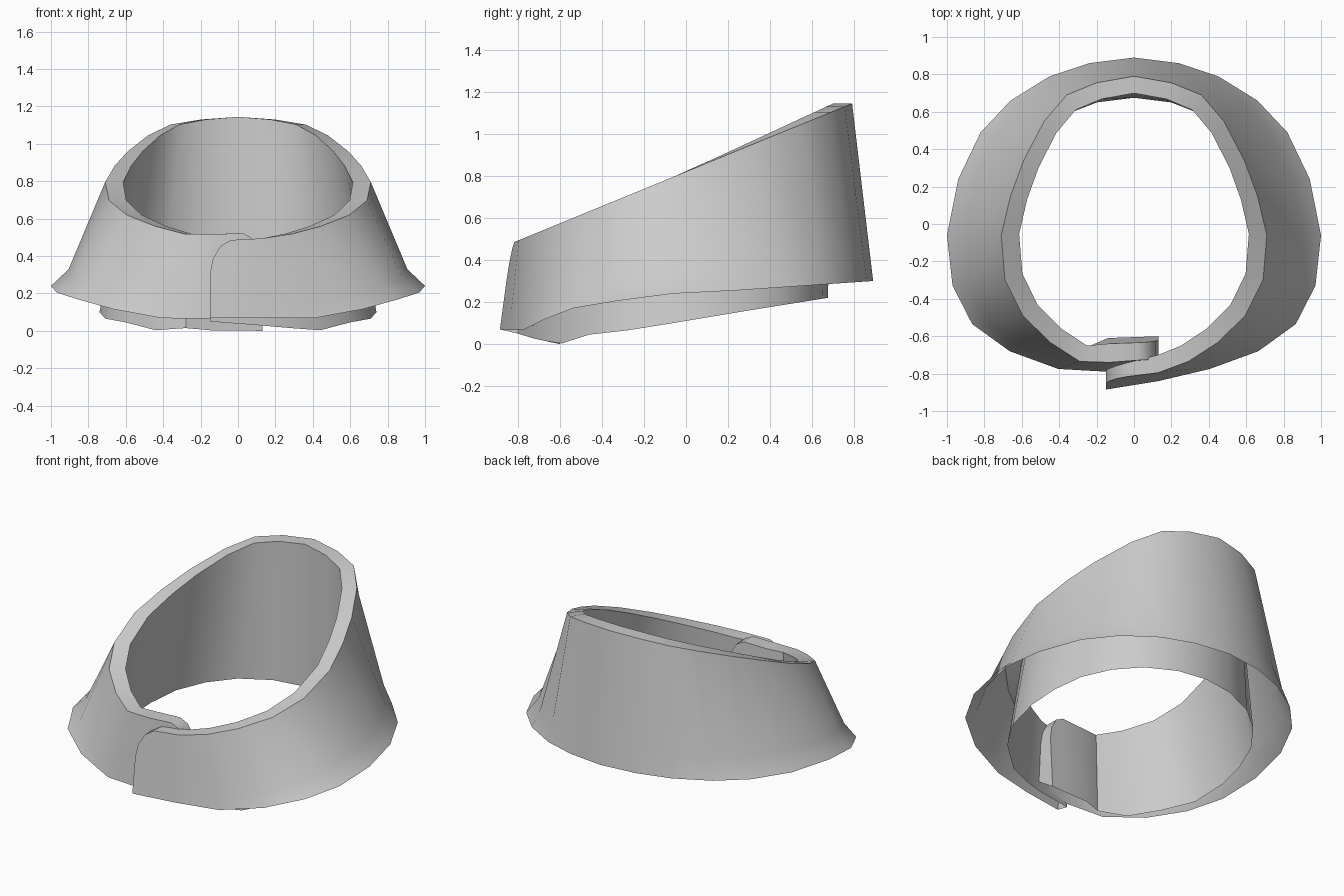
import bpy, bmesh
from mathutils import Vector

cube = bpy.data.objects.get("Cube")
if cube:
    bpy.data.objects.remove(cube, do_unlink=True)

# Plan outlines of one half, from the back centre round to the front
OUTER_HEM = [(0, .89), (.24, .86), (.45, .79), (.66, .66), (.82, .49), (.94, .24),
             (1, -.06), (.97, -.33), (.865, -.535), (.665, -.68), (.405, -.775)]
OUTER_RIM = [(0, .79), (.2, .755), (.36, .69), (.48, .55), (.59, .34), (.66, .15),
             (.71, -.06), (.69, -.3), (.595, -.49), (.445, -.635), (.29, -.735)]
INNER_HEM = [(0, .675), (.2, .65), (.4, .57), (.55, .45), (.66, .3), (.72, .12),
             (.74, -.06), (.71, -.28), (.6, -.46), (.44, -.59), (.28, -.67)]

# Height of each hem along the depth
OUTER_LEVEL = [(-.89, .07), (-.78, .065), (-.68, .115), (-.54, .17), (-.33, .205),
               (-.06, .24), (.24, .255), (.89, .3)]
INNER_LEVEL = [(-.8, .05), (-.72, .025), (-.6, 0), (-.46, .045), (-.28, .065),
               (-.06, .1), (.3, .16), (.675, .22)]


def level(table, y):
    y = min(max(y, table[0][0]), table[-1][0])
    for (a, za), (b, zb) in zip(table, table[1:]):
        if y <= b:
            return za + (zb - za) * (y - a) / (b - a)


def section(hem, rim, rim_in, hem_in, drop=0):
    """Wall section: outer hem, flare, outer rim, inner rim, inner hem."""
    top = .82 + .41 * rim[1]
    a = Vector((*hem, level(OUTER_LEVEL, hem[1])))
    b = Vector((*rim, top))
    c = Vector((*rim_in, top))
    d = Vector((*hem_in, level(INNER_LEVEL, hem_in[1])))
    b = b.lerp(a, drop / (b.z - a.z))
    c = c.lerp(d, drop / (c.z - d.z))
    flare = a.lerp(b, .16)
    flare.x *= 1 - .05 * min(1, 1.5 * hem[0] ** 2)
    return [a, flare, b, c, d]


def flap(start, end):
    """Overlapping flap with a rounded upper corner."""
    sections = []
    for t, drop in ((0, 0), (.6, 0), (.8, .03), (.95, .1), (1, .18)):
        pts = [Vector(p).lerp(Vector(q), t) for p, q in zip(start, end)]
        sections.append(section(*pts, drop))
    return sections


half = [section(h, r, (r[0] * .865, r[1] * .885), i)
        for h, r, i in zip(OUTER_HEM, OUTER_RIM, INNER_HEM)]
mirrored = [[Vector((-p.x, p.y, p.z)) for p in s] for s in half[1:]]

under_flap = flap([(-.14, -.79), (-.13, -.74), (-.14, -.64), (-.14, -.61)],
                  [(.13, -.73), (.13, -.72), (.13, -.63), (.13, -.6)])
over_flap = flap([(.13, -.84), (.13, -.795), (.13, -.7), (.13, -.73)],
                 [(-.15, -.885), (-.15, -.83), (-.15, -.77), (-.15, -.8)])
wall = under_flap[::-1] + mirrored[::-1] + half + over_flap

# Skin the wall, leaving the hem open
bm = bmesh.new()
grid = [[bm.verts.new(p) for p in s] for s in wall]
for s, t in zip(grid, grid[1:]):
    for j in range(len(s) - 1):
        bm.faces.new((s[j], s[j + 1], t[j + 1], t[j]))
bm.faces.new(grid[0][::-1])
bm.faces.new(grid[-1])
mesh = bpy.data.meshes.new("collar")
bm.to_mesh(mesh)
bm.free()

collar = bpy.data.objects.new("collar", mesh)
bpy.context.collection.objects.link(collar)

# Plain grey
grey = bpy.data.materials.new("light_grey")
grey.use_nodes = True
colour = (.6, .6, .6, 1)
grey.diffuse_color = colour
grey.node_tree.nodes["Principled BSDF"].inputs["Base Color"].default_value = colour
mesh.materials.append(grey)

bpy.ops.object.select_all(action='DESELECT')
collar.select_set(True)
bpy.context.view_layer.objects.active = collar
bpy.ops.object.shade_smooth_by_angle(angle=.6)
